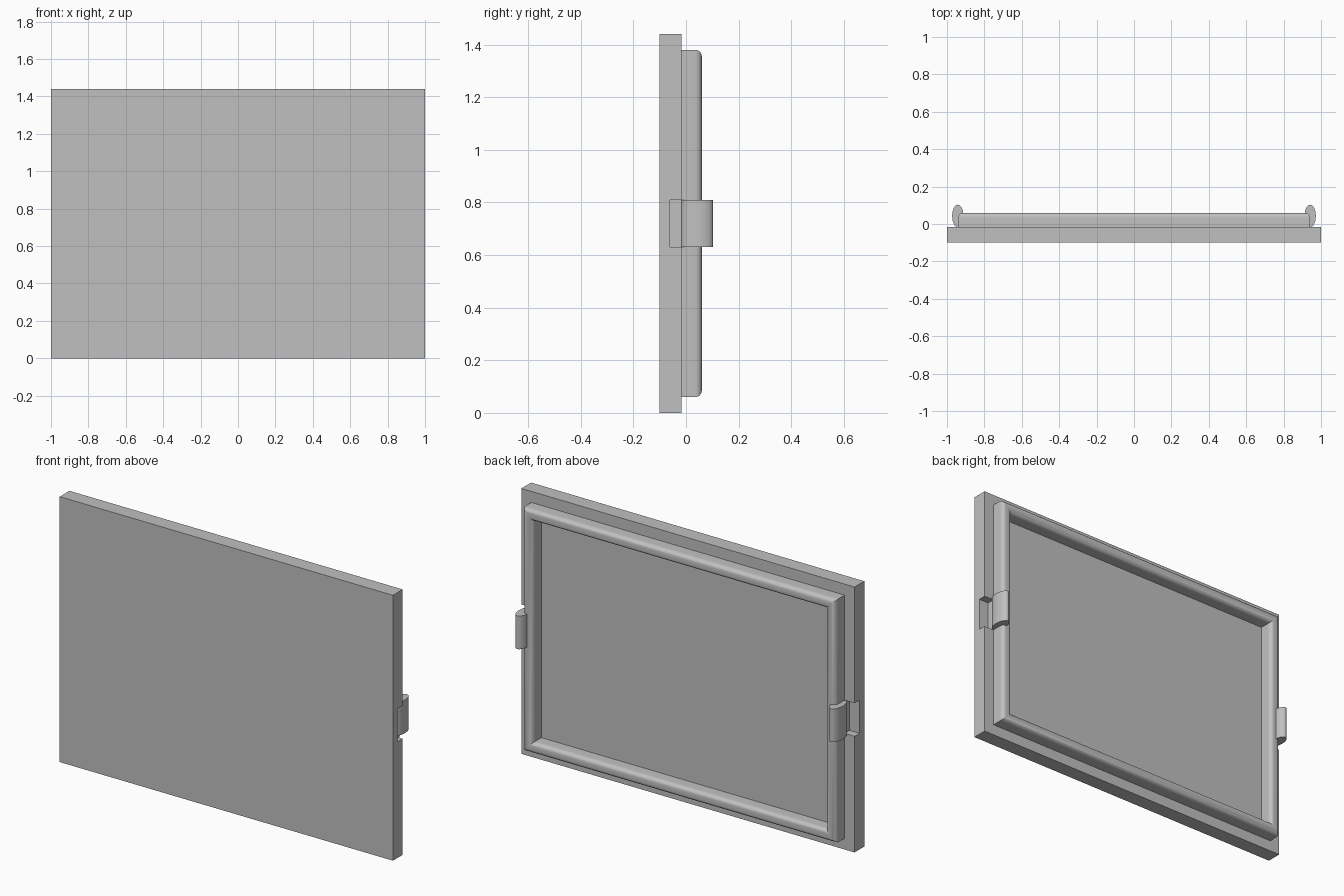
import bpy, bmesh
from math import sin, cos, pi, radians

if "Cube" in bpy.data.objects:
    bpy.data.objects.remove(bpy.data.objects["Cube"])

GREY = (0.53, 0.53, 0.53, 1)
grey = bpy.data.materials.new("plain_grey")
grey.use_nodes = True
grey.diffuse_color = GREY
grey.node_tree.nodes["Principled BSDF"].inputs["Base Color"].default_value = GREY

HEIGHT, FRONT, BACK = 1.44, -0.10, -0.017
LATCH_LOW, LATCH_HIGH = 0.63, 0.81


def finish(name, bm, smooth=False):
    bmesh.ops.recalc_face_normals(bm, faces=bm.faces)
    mesh = bpy.data.meshes.new(name)
    bm.to_mesh(mesh)
    bm.free()
    mesh.materials.append(grey)
    obj = bpy.data.objects.new(name, mesh)
    bpy.context.collection.objects.link(obj)
    bpy.ops.object.select_all(action="DESELECT")
    obj.select_set(True)
    bpy.context.view_layer.objects.active = obj
    if smooth:
        bpy.ops.object.shade_smooth_by_angle(angle=radians(35))
    return obj


def box(name, low, high):
    bm = bmesh.new()
    bmesh.ops.create_cube(bm, size=1)
    for v in bm.verts:
        v.co = [(a + b) / 2 + c * (b - a) for a, b, c in zip(low, high, v.co)]
    return finish(name, bm)


def cut(target, cutter):
    mod = target.modifiers.new("notch", "BOOLEAN")
    mod.operation, mod.solver, mod.object = "DIFFERENCE", "EXACT", cutter
    cutter.hide_render = True
    bpy.ops.object.select_all(action="DESELECT")
    target.select_set(True)
    bpy.context.view_layer.objects.active = target
    bpy.ops.object.modifier_apply(modifier=mod.name)
    bpy.data.objects.remove(cutter)


# Front panel with a finger notch in each side edge
panel = box("panel", (-1, FRONT, 0), (1, BACK, HEIGHT))
for side in (-1, 1):
    xs = sorted((side * 0.94, side * 1.1))
    cut(panel, box("notch_cutter", (xs[0], -0.06, LATCH_LOW), (xs[1], 0.1, LATCH_HIGH)))

# Rim: rounded profile (inset, y) swept round a mitred rectangle
WIDTH, TOP, R, STEPS = 0.06, 0.06, 0.025, 8
arc = [(R - R * cos(i * pi / 2 / STEPS), TOP - R + R * sin(i * pi / 2 / STEPS))
       for i in range(STEPS + 1)]
profile = [(0, BACK)] + arc + [(WIDTH - d, y) for d, y in reversed(arc)] + [(WIDTH, BACK)]
bm = bmesh.new()
rings = []
for sx, sz in ((-1, -1), (1, -1), (1, 1), (-1, 1)):
    rings.append([bm.verts.new((sx * (0.94 - d), y, HEIGHT / 2 + sz * (0.66 - d)))
                  for d, y in profile])
count = len(profile)
for k in range(4):
    a, b = rings[k], rings[(k + 1) % 4]
    for i in range(count):
        j = (i + 1) % count
        bm.faces.new((a[i], a[j], b[j], b[i]))
finish("rim", bm, smooth=True)

# Oval snap latches on both sides of the rim
for name, side in (("right_latch", -1), ("left_latch", 1)):
    bm = bmesh.new()
    bmesh.ops.create_cone(bm, cap_ends=True, segments=40, radius1=1, radius2=1, depth=1)
    for v in bm.verts:
        v.co = (side * 0.942 + v.co.x * 0.03, 0.043 + v.co.y * 0.06,
                (LATCH_LOW + LATCH_HIGH) / 2 + v.co.z * (LATCH_HIGH - LATCH_LOW))
    finish(name, bm, smooth=True)
